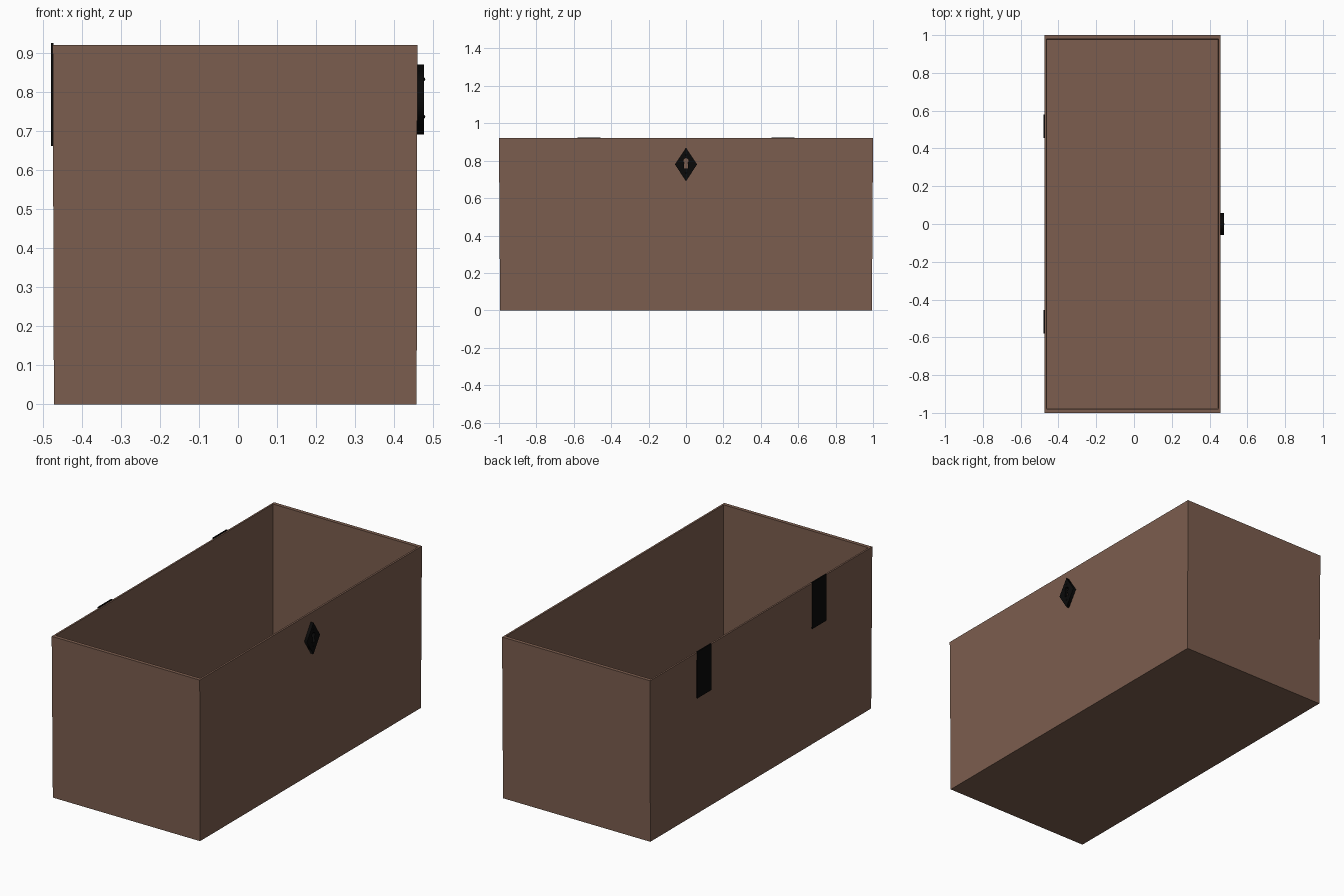
import bpy, bmesh, math

if "Cube" in bpy.data.objects:
    bpy.data.objects.remove(bpy.data.objects["Cube"])


def material(name, color):
    m = bpy.data.materials.new(name)
    m.diffuse_color = color
    m.use_nodes = True
    m.node_tree.nodes["Principled BSDF"].inputs["Base Color"].default_value = m.diffuse_color
    return m


wood = material("brown_wood", (0.20, 0.11, 0.077, 1))
iron = material("black_iron", (0.003, 0.003, 0.003, 1))


def add_mesh(name, bm, mat):
    bmesh.ops.recalc_face_normals(bm, faces=bm.faces)
    me = bpy.data.meshes.new(name)
    bm.to_mesh(me)
    bm.free()
    ob = bpy.data.objects.new(name, me)
    me.materials.append(mat)
    bpy.context.collection.objects.link(ob)
    return ob


def ring(bm, x0, x1, y, z):
    return [bm.verts.new(p) for p in ((x0, -y, z), (x1, -y, z), (x1, y, z), (x0, y, z))]


# open box, slightly narrower at the bottom: rings run up outside and down inside
bm = bmesh.new()
rings = [ring(bm, *r) for r in ((-0.471, 0.457, 0.994, 0.0), (-0.474, 0.459, 1.0, 0.92),
                                (-0.464, 0.448, 0.979, 0.92), (-0.461, 0.446, 0.973, 0.02))]
for a, b in zip(rings, rings[1:]):
    for i in range(4):
        j = (i + 1) % 4
        bm.faces.new((a[i], a[j], b[j], b[i]))
bm.faces.new(rings[0])
bm.faces.new(rings[-1])
add_mesh("chest_box", bm, wood)

# hinge plates on the back wall
for side, label in ((-1, "near"), (1, "far")):
    bm = bmesh.new()
    bmesh.ops.create_cube(bm, size=1)
    bmesh.ops.scale(bm, vec=(0.007, 0.124, 0.264), verts=bm.verts)
    bmesh.ops.translate(bm, vec=(-0.4755, side * 0.518, 0.793), verts=bm.verts)
    add_mesh("hinge_plate_" + label, bm, iron)

# diamond lock plate with a keyhole cut through it
diamond = [(0, -0.09), (0.059, 0), (0, 0.09), (-0.059, 0)]
keyhole = [(0.014 * math.cos(a), 0.02 + 0.014 * math.sin(a))
           for a in (math.radians(-50 + 28 * k) for k in range(11))]
keyhole += [(-0.012, -0.022), (0.012, -0.022)]
cu = bpy.data.curves.new("lock_plate", "CURVE")
cu.dimensions = "2D"
cu.fill_mode = "BOTH"
cu.extrude = 0.009
for pts in (diamond, keyhole):
    sp = cu.splines.new("POLY")
    sp.points.add(len(pts) - 1)
    for p, (u, v) in zip(sp.points, pts):
        p.co = (u, v, 0, 1)
    sp.use_cyclic_u = True
cu.materials.append(iron)
plate = bpy.data.objects.new("lock_plate", cu)
plate.location = (0.467, 0, 0.78)
plate.rotation_euler = (math.pi / 2, 0, math.pi / 2)
bpy.context.collection.objects.link(plate)

# two small rivets above and below the keyhole
for z, label in ((0.832, "top"), (0.736, "bottom")):
    bm = bmesh.new()
    bmesh.ops.create_uvsphere(bm, u_segments=10, v_segments=6, radius=0.005)
    bmesh.ops.translate(bm, vec=(0.4745, 0, z), verts=bm.verts)
    ob = add_mesh("lock_rivet_" + label, bm, iron)
    for f in ob.data.polygons:
        f.use_smooth = True
